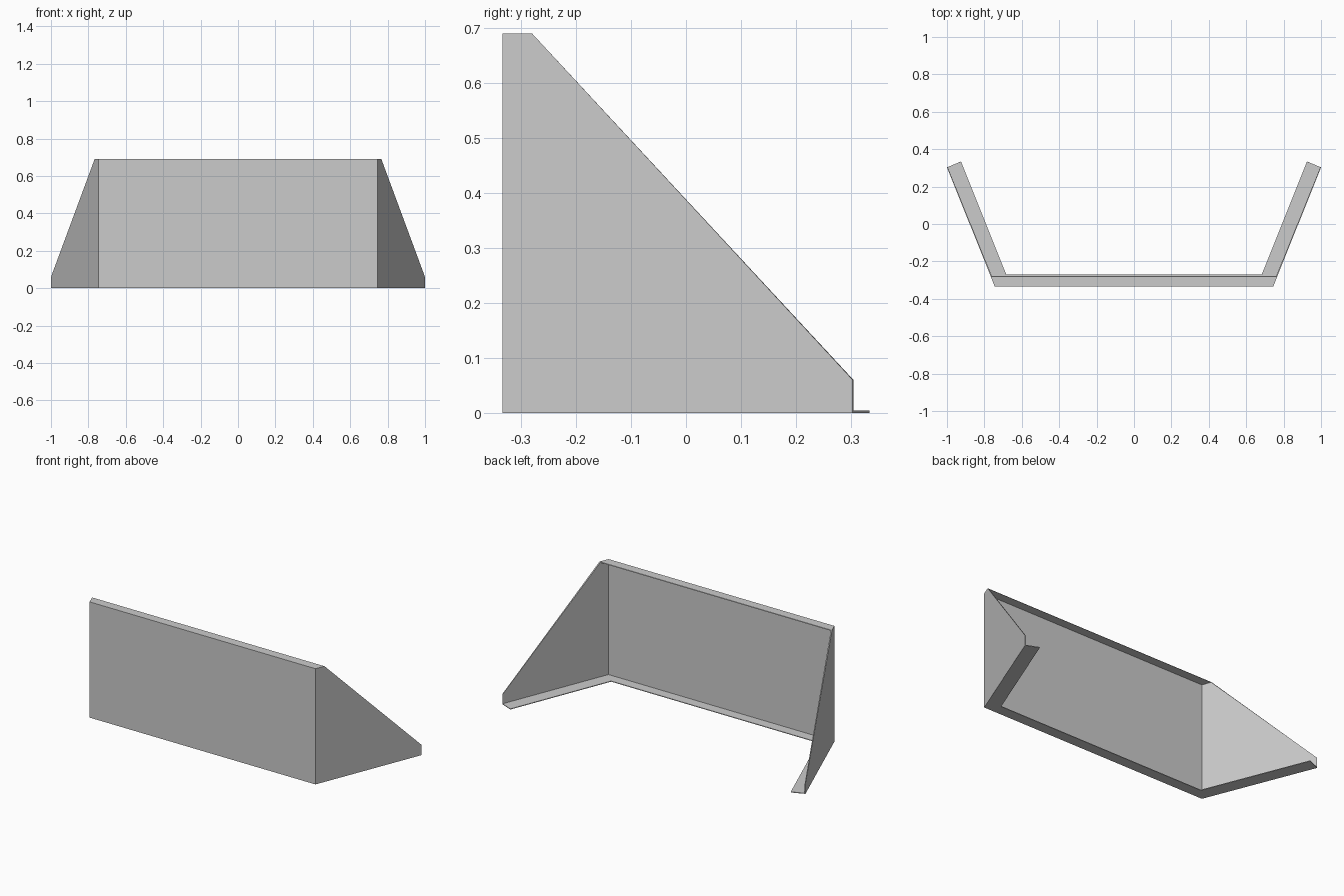
import bpy
import bmesh

cube = bpy.data.objects.get("Cube")
if cube:
    bpy.data.objects.remove(cube, do_unlink=True)

# Main dimensions
HEIGHT = 0.69
FRONT, BACK = -0.334, 0.303
HALF, SPREAD = 0.745, 1.0
LIP = 0.054          # depth of the top lip
SHEET = 0.004        # sheet thickness
SLOPE = (SPREAD - HALF) / (BACK - FRONT)

# Painted metal
metal = bpy.data.materials.new("grey_metal")
metal.use_nodes = True
grey = (0.6, 0.6, 0.6, 1)
metal.diffuse_color = grey
metal.node_tree.nodes["Principled BSDF"].inputs["Base Color"].default_value = grey

bm = bmesh.new()


def side_points(s):
    """Corner points of one half of the folded sheet."""
    lip_y = FRONT + LIP
    points = {
        "low": (HALF, FRONT, 0),
        "high": (HALF, FRONT, HEIGHT),
        "lip": (HALF + LIP * SLOPE, lip_y, HEIGHT),
        "tail_high": (SPREAD, BACK, 0.06),
        "tail_low": (SPREAD, BACK, 0),
        "flange_tail": (0.925, 0.334, 0),
        "flange_corner": (0.683, -0.27, 0),
    }
    return {k: bm.verts.new((s * x, y, z)) for k, (x, y, z) in points.items()}


left, right = side_points(1), side_points(-1)

# Front panel, top lip and front floor flange span both sides
front_panel = bm.faces.new([right["low"], left["low"], left["high"], right["high"]])
bm.faces.new([right["high"], left["high"], left["lip"], right["lip"]])
bm.faces.new([left["low"], right["low"], right["flange_corner"], left["flange_corner"]])

# Tapered wings with their floor flanges
for p in (left, right):
    bm.faces.new([p[k] for k in ("low", "tail_low", "tail_high", "lip", "high")])
    bm.faces.new([p[k] for k in ("low", "flange_corner", "flange_tail", "tail_low")])

# Outer side faces outward, so the thickness grows inward
bmesh.ops.recalc_face_normals(bm, faces=bm.faces)
front_panel.normal_update()
if front_panel.normal.y > 0:
    bmesh.ops.reverse_faces(bm, faces=bm.faces)

mesh = bpy.data.meshes.new("folded_sheet_guard")
bm.to_mesh(mesh)
bm.free()
mesh.materials.append(metal)
guard = bpy.data.objects.new("folded_sheet_guard", mesh)
bpy.context.collection.objects.link(guard)

# Sheet thickness
solid = guard.modifiers.new("thickness", "SOLIDIFY")
solid.thickness = SHEET
solid.offset = -1
solid.use_even_offset = True
